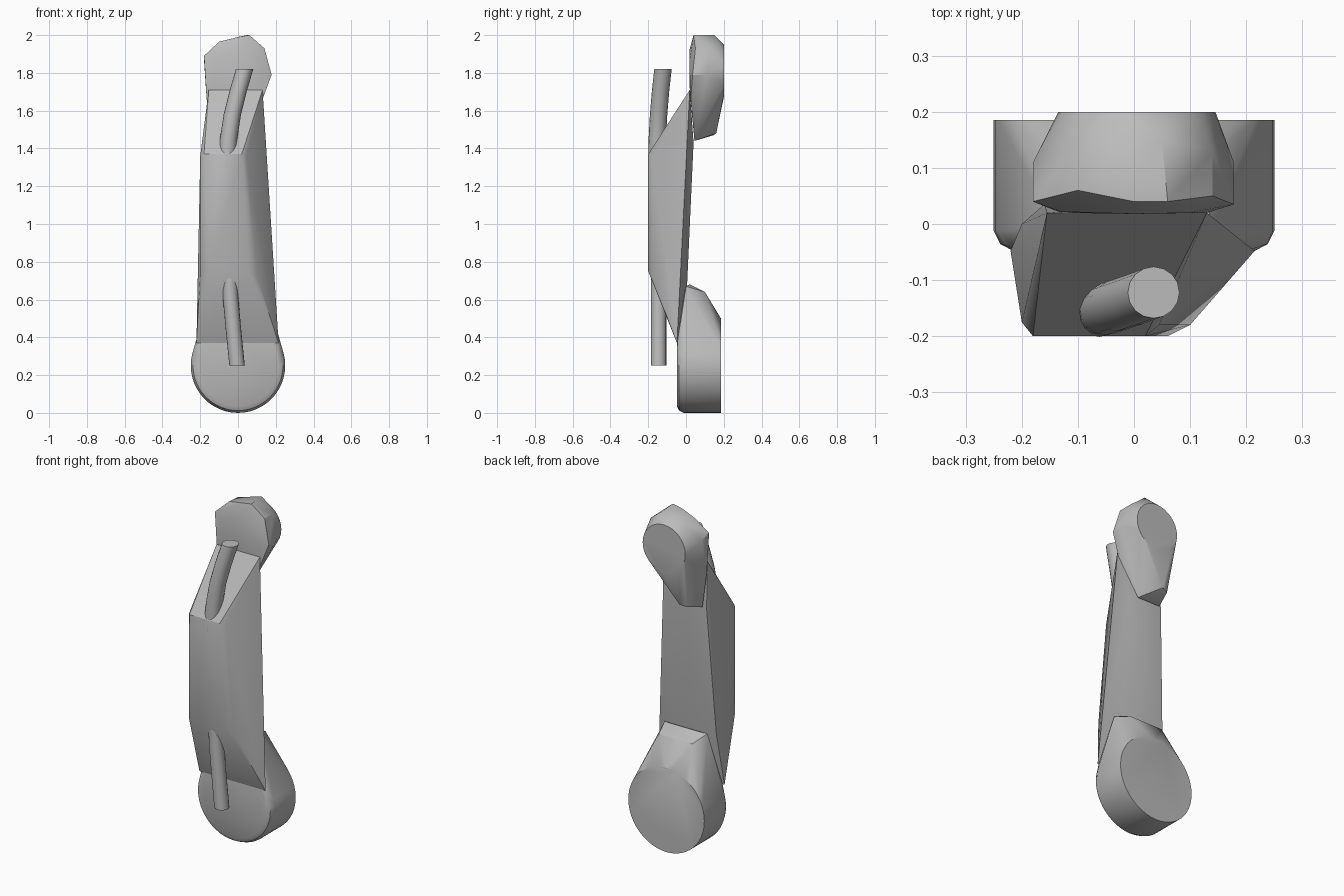
import bpy, bmesh, math

cube = bpy.data.objects.get("Cube")
if cube:
    bpy.data.objects.remove(cube, do_unlink=True)

grey = bpy.data.materials.new("plain grey")
grey.use_nodes = True
colour = (0.5, 0.5, 0.5, 1)
grey.diffuse_color = colour
grey.node_tree.nodes["Principled BSDF"].inputs["Base Color"].default_value = colour


def finish(name, bm, angle):
    bmesh.ops.recalc_face_normals(bm, faces=bm.faces[:])
    mesh = bpy.data.meshes.new(name)
    bm.to_mesh(mesh)
    bm.free()
    mesh.materials.append(grey)
    obj = bpy.data.objects.new(name, mesh)
    bpy.context.collection.objects.link(obj)
    bpy.ops.object.select_all(action='DESELECT')
    obj.select_set(True)
    bpy.context.view_layer.objects.active = obj
    bpy.ops.object.shade_smooth_by_angle(angle=math.radians(angle))
    return obj


def hull(name, points, angle=30):
    """Solid faceted block wrapped around a few key points."""
    bm = bmesh.new()
    for p in points:
        bm.verts.new(p)
    out = bmesh.ops.convex_hull(bm, input=bm.verts[:])
    loose = [v for v in bm.verts if not v.link_faces]
    bmesh.ops.delete(bm, geom=loose, context='VERTS')
    bmesh.ops.dissolve_limit(bm, angle_limit=math.radians(1),
                             verts=bm.verts[:], edges=bm.edges[:])
    return finish(name, bm, angle)


def disc(x, y, z, r, n=48):
    """Points of an upright circle facing front."""
    return [(x + r * math.cos(a), y, z + r * math.sin(a))
            for a in (2 * math.pi * i / n for i in range(n))]


def rod(name, path, r, n=16):
    """Rod with level end caps, swept along the path."""
    bm = bmesh.new()
    rings = [[bm.verts.new((x + r * math.cos(2 * math.pi * i / n),
                            y + r * math.sin(2 * math.pi * i / n), z))
              for i in range(n)] for x, y, z in path]
    for low, high in zip(rings, rings[1:]):
        for i in range(n):
            j = (i + 1) % n
            bm.faces.new((low[i], low[j], high[j], high[i]))
    bm.faces.new(rings[0])
    bm.faces.new(rings[-1])
    return finish(name, bm, 40)


# Round lower housing with a tapering neck
lower = disc(0, 0.185, 0.25, 0.25) + disc(0, -0.012, 0.25, 0.25)
lower += disc(0, -0.036, 0.25, 0.238) + disc(0, -0.048, 0.25, 0.215)
for side in (-1, 1):
    lower += [(side * 0.21, -0.045, 0.37), (side * 0.14, 0.0, 0.67),
              (side * 0.1, 0.02, 0.68), (side * 0.11, 0.1, 0.64)]
hull("lower_housing", lower)

# Angular beam, lopsided with a wide slanted left flank
hull("beam", [
    # front plate and its narrow chamfers
    (-0.18, -0.2, 1.37), (0.02, -0.2, 1.37),
    (-0.15, -0.2, 0.75), (0.06, -0.2, 0.75),
    (-0.2, -0.175, 1.36), (0.045, -0.18, 1.36),
    (-0.2, -0.175, 0.74), (0.1, -0.18, 0.72),
    # widest ridge from bottom to top
    (-0.22, -0.048, 0.37), (0.215, -0.048, 0.37),
    (-0.155, 0.02, 1.71), (0.13, 0.02, 1.71),
    # shallow back
    (-0.2, 0.0, 0.68), (0.08, 0.005, 0.66),
    (-0.16, 0.035, 1.43), (0.07, 0.04, 1.43),
])

# Irregular upper housing with a round back plate
hull("upper_housing", disc(0.005, 0.2, 1.81, 0.14, 32) + [
    # widest rim
    (-0.18, 0.04, 1.89), (-0.18, 0.11, 1.87), (-0.1, 0.06, 1.965),
    (-0.1, 0.14, 1.96), (0.06, 0.04, 2.0), (0.05, 0.15, 2.0),
    (0.0, 0.04, 1.99), (0.14, 0.05, 1.93), (0.14, 0.13, 1.93),
    (0.178, 0.035, 1.79), (0.178, 0.11, 1.79),
    (0.13, 0.025, 1.66), (-0.165, 0.04, 1.65), (-0.17, 0.11, 1.72),
    # front face
    (-0.13, 0.022, 1.86), (0.0, 0.018, 1.92), (0.1, 0.02, 1.87),
    (0.13, 0.02, 1.78), (-0.13, 0.02, 1.72), (0.08, 0.02, 1.7),
    # pointed foot
    (0.01, 0.045, 1.44), (-0.14, 0.045, 1.44),
    (-0.07, 0.16, 1.48), (-0.11, 0.145, 1.47),
])

# Front rods
rod("upper_rod", [(-0.062, -0.155, 1.3), (-0.05, -0.152, 1.45),
                  (-0.03, -0.145, 1.58), (0.0, -0.135, 1.7),
                  (0.035, -0.122, 1.82)], 0.046)
rod("lower_rod", [(-0.005, -0.145, 0.25), (-0.025, -0.145, 0.45),
                  (-0.04, -0.145, 0.62), (-0.046, -0.145, 0.78)], 0.041)
